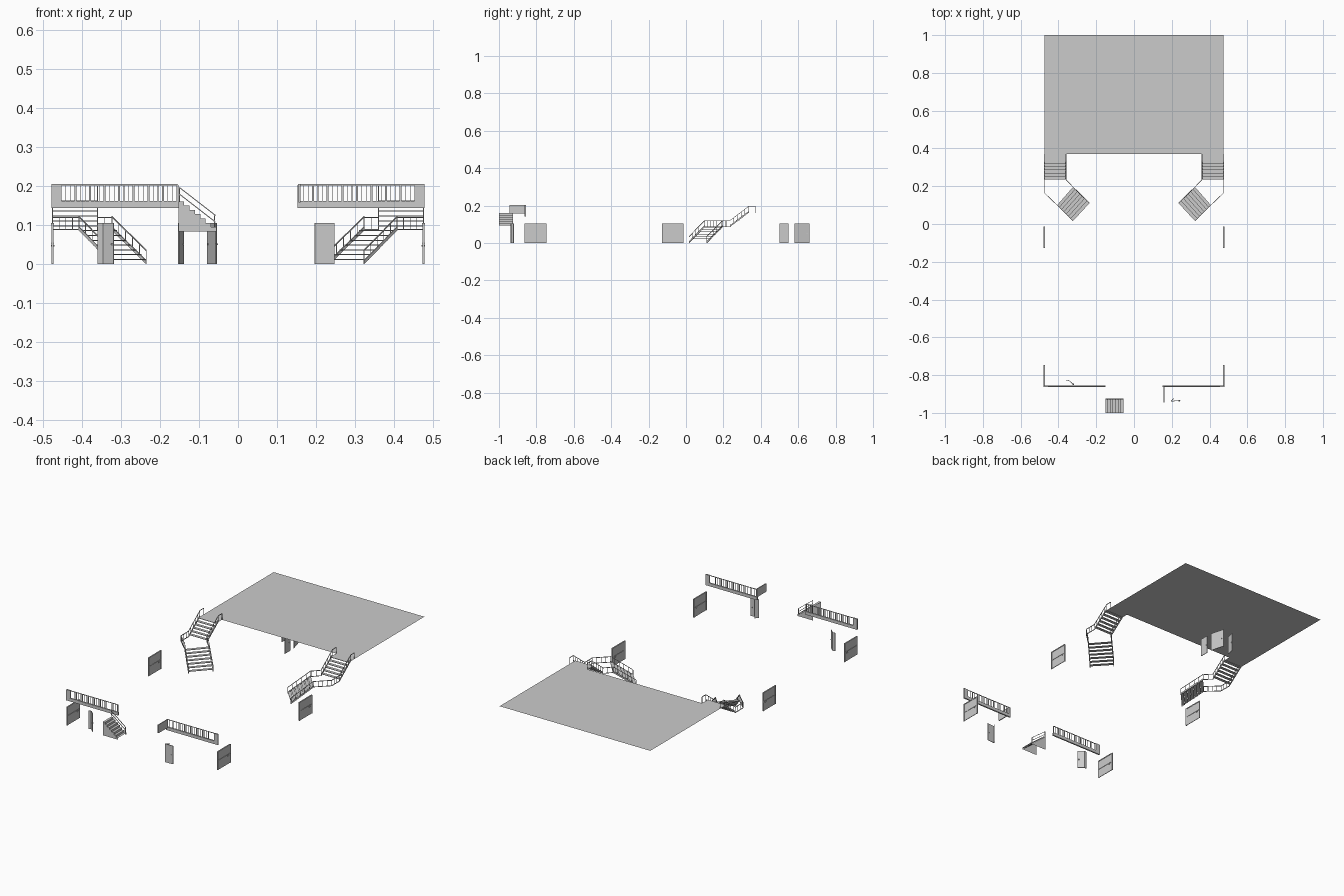
import bpy
from mathutils import Vector

if "Cube" in bpy.data.objects:
    bpy.data.objects.remove(bpy.data.objects["Cube"])

UP = Vector((0, 0, 1))


def mesh_object(name, verts, faces):
    me = bpy.data.meshes.new(name)
    me.from_pydata([tuple(v) for v in verts], [], faces)
    me.update()
    ob = bpy.data.objects.new(name, me)
    bpy.context.collection.objects.link(ob)
    return ob


class Part:
    """Collects simple solids into one named mesh object."""

    def __init__(self, name):
        self.name, self.v, self.f = name, [], []

    def hexa(self, pts):
        n = len(self.v)
        self.v += pts
        for q in ((3, 2, 1, 0), (4, 5, 6, 7), (0, 1, 5, 4),
                  (1, 2, 6, 5), (2, 3, 7, 6), (3, 0, 4, 7)):
            self.f.append(tuple(n + i for i in q))

    def slab(self, a, b, thick, h):
        # vertical-sided bar from a to b, raised by h
        a, b = Vector(a), Vector(b)
        d = (b - a).to_2d().normalized() if (b - a).to_2d().length else Vector((1, 0))
        s = Vector((-d.y, d.x, 0)) * thick / 2
        base = [a + s, a - s, b - s, b + s]
        self.hexa(base + [p + UP * h for p in base])

    def post(self, p, w, h):
        p = Vector(p)
        e = Vector((w / 2, 0, 0))
        self.slab(p - e, p + e, w, h)

    def build(self):
        return mesh_object(self.name, self.v, self.f)


def railing(part, a, b, h, n, w=0.002):
    a, b = Vector(a), Vector(b)
    part.slab(a + UP * (h - 0.003), b + UP * (h - 0.003), 0.003, 0.003)
    for i in range(n + 1):
        part.post(a.lerp(b, i / n), w, h - 0.002)


def flight(name, lo_a, lo_b, hi_a, hi_b, steps):
    # open-riser flight between a low edge and a high edge
    pts = [Vector(p) for p in (lo_a, lo_b, hi_a, hi_b)]
    la, lb, ha, hb = pts
    treads, sides, rails = Part(name + "_treads"), Part(name + "_stringers"), Part(name + "_rails")
    for i in range(steps):
        t0, t1 = i / steps, (i + 1) / steps
        z = UP * (la.z + (ha.z - la.z) * t1)
        q = [la.lerp(ha, t0), lb.lerp(hb, t0), lb.lerp(hb, t1), la.lerp(ha, t1)]
        q = [Vector((p.x, p.y, 0)) + z for p in q]
        treads.hexa([p - UP * 0.0025 for p in q] + q)
    for lo, hi in ((la, ha), (lb, hb)):
        sides.slab(lo, hi, 0.003, 0.009)
        railing(rails, lo, hi, 0.036, 5)
    for p in (treads, sides, rails):
        p.build()


# upper floor, a single sheet with a notch between the stairs
Z = 0.162
outline = [(-0.475, 1), (-0.475, 0.33), (-0.36, 0.33), (-0.36, 0.37),
           (0.36, 0.37), (0.36, 0.33), (0.475, 0.33), (0.475, 1)]
mesh_object("upper_floor", [(x, y, Z) for x, y in outline], [tuple(range(8))])

# two mirrored corner staircases
for side, s in (("left", -1), ("right", 1)):
    L = 0.086
    P = lambda x, y, z: (s * x, y, z)
    flight(side + "_upper_stair", P(0.475, 0.235, L), P(0.36, 0.235, L),
           P(0.475, 0.335, Z), P(0.36, 0.335, Z), 6)
    flight(side + "_lower_stair", P(0.323, 0.016, 0), P(0.235, 0.111, 0),
           P(0.407, 0.1, L), P(0.323, 0.196, L), 7)
    rail = Part(side + "_landing_rails")
    runs = (((0.475, 0.235), (0.475, 0.165), 3), ((0.475, 0.165), (0.407, 0.1), 4),
            ((0.36, 0.235), (0.323, 0.196), 2))
    for a, b, n in runs:
        railing(rail, P(*a, L), P(*b, L), 0.034, n)
        rail.slab(P(*a, L), P(*b, L), 0.003, 0.003)
    for y in (0.335,):
        for x in (0.475, 0.36):
            railing(rail, P(x, y, Z), P(x, y + 0.035, Z), 0.037, 1)
    rail.build()

    # front balcony: fascia, solid end panel, posts and thin balusters
    bal = Part(side + "_balcony")
    bal.slab(P(0.152, -0.86, 0.143), P(0.478, -0.86, 0.143), 0.008, 0.018)
    bal.slab(P(0.454, -0.86, 0.161), P(0.478, -0.86, 0.161), 0.008, 0.043)
    railing(bal, P(0.155, -0.86, 0.161), P(0.454, -0.86, 0.161), 0.043, 8, 0.005)
    for i in range(25):
        bal.post(P(0.155 + 0.299 * i / 24, -0.86, 0.161), 0.0015, 0.042)
    bal.build()

    # double-panel side doors in the outer walls
    for tag, y0, y1 in (("front", -0.86, -0.75), ("rear", -0.125, -0.017)):
        d = Part(f"{side}_{tag}_side_door")
        d.slab(P(0.475, y0, 0), P(0.475, y1, 0), 0.003, 0.104)
        for y in (y0, y1):
            d.post(P(0.475, y, 0), 0.006, 0.105)
        for z in (0.05, 0.1):
            d.slab(P(0.475, y0, z), P(0.475, y1, z), 0.007, 0.005)
        d.post(P(0.475, (y0 + y1) / 2 + 0.035, 0.044), 0.009, 0.004)
        d.build()

# solid return panel on the right balcony
ret = Part("balcony_return_panel")
ret.slab((0.158, -0.86, 0.157), (0.158, -0.945, 0.157), 0.005, 0.047)
ret.build()

# short central stair with stepped closed sides, descending to +x
n, x0, x1, z0, z1 = 7, -0.152, -0.055, 0.083, 0.16
prof = [(x0, z0)]
for i in range(n):
    z = z1 - (z1 - z0) * i / n
    prof += [(x0 + (x1 - x0) * i / n, z), (x0 + (x1 - x0) * (i + 1) / n, z)]
prof.append((x1, z0))
m = len(prof)
verts = [(x, y, z) for y in (-1.0, -0.925) for x, z in prof]
faces = [tuple(range(m)), tuple(reversed(range(m, 2 * m)))]
faces += [(i, i + m, i + m + 1, i + 1) for i in range(1, m - 2)]
mesh_object("centre_stair", verts, faces)
rail = Part("centre_stair_rail")
a, b = Vector((-0.15, -0.927, z1)), Vector((-0.057, -0.927, z0 + 0.005))
for h in (0.034, 0.017):
    rail.slab(a + UP * h, b + UP * h, 0.003, 0.003)
for t in (0, 0.97):
    rail.post(a.lerp(b, t), 0.003, 0.035)
rail.build()

# ajar inner doors: each is a leaf with a short return jamb
leaves = (("front_left_door", (-0.36, -0.83), (-0.345, -0.828), (-0.318, -0.852)),
          ("front_right_door", (0.213, -0.92), (0.197, -0.938), (0.247, -0.935)),
          ("rear_door_a", (-0.055, 0.5), (-0.055, 0.548), None),
          ("rear_door_b", (-0.056, 0.58), (-0.078, 0.66), None),
          ("rear_door_c", (-0.152, 0.61), (-0.14, 0.66), None))
for name, p, q, r in leaves:
    d = Part(name)
    for a, b in ((p, q), (q, r)):
        if b:
            d.slab((*a, 0), (*b, 0), 0.003, 0.104)
    e, f = (q, r) if r else (p, q)
    k = Vector(e).lerp(Vector(f), 0.85)
    d.post((k.x, k.y, 0.048), 0.007, 0.004)
    d.build()
